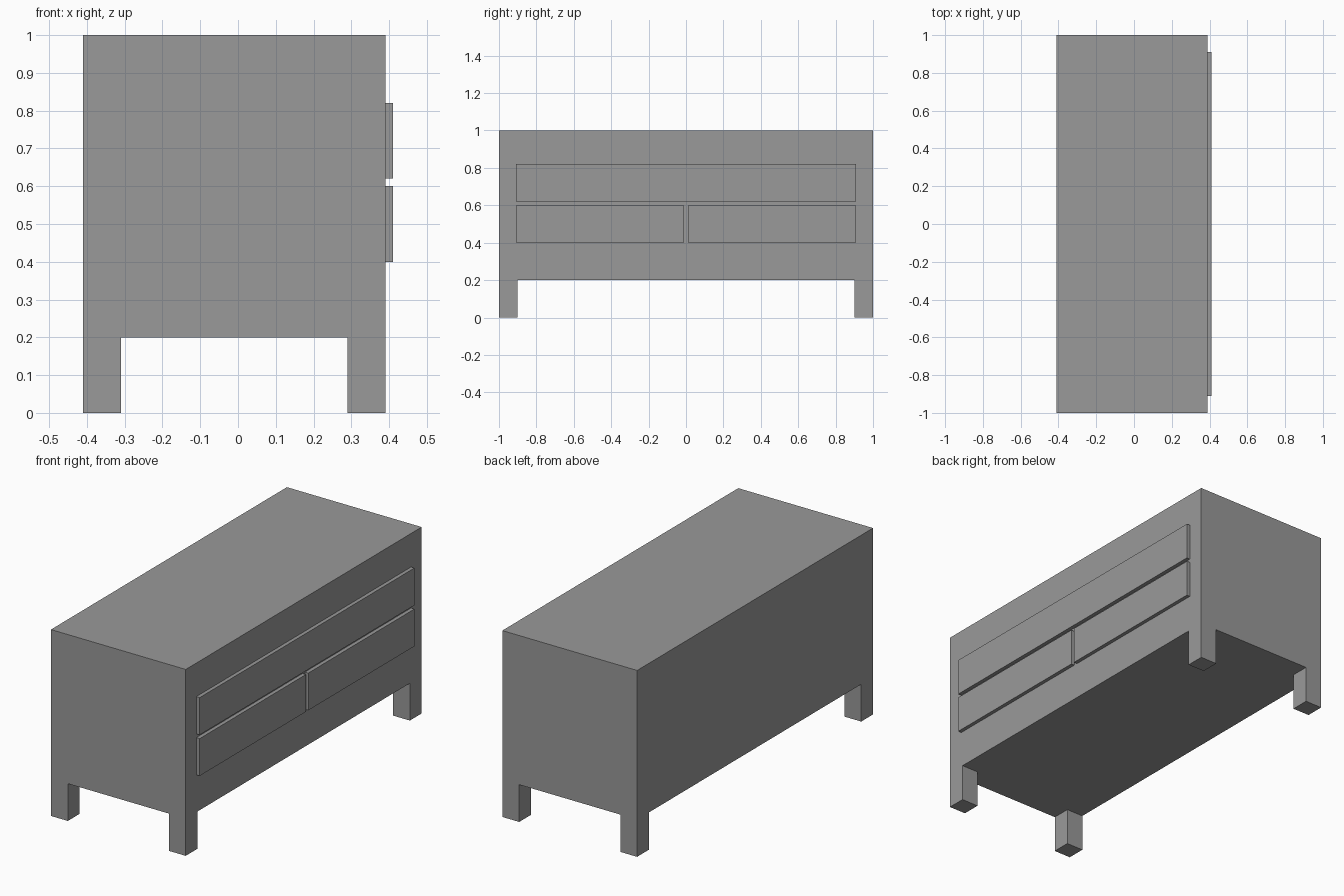
import bpy
import bmesh

# Remove the default object
default = bpy.data.objects.get("Cube")
if default:
    bpy.data.objects.remove(default, do_unlink=True)

# Single flat grey finish
GREY = (0.32, 0.32, 0.32, 1)
grey = bpy.data.materials.new("grey_finish")
grey.use_nodes = True
grey.diffuse_color = GREY
grey.node_tree.nodes["Principled BSDF"].inputs["Base Color"].default_value = GREY


def box(name, low, high):
    """Box spanning two opposite corners."""
    bm = bmesh.new()
    bmesh.ops.create_cube(bm, size=1)
    for v in bm.verts:
        v.co = [h if c > 0 else l for c, l, h in zip(v.co, low, high)]
    mesh = bpy.data.meshes.new(name)
    bm.to_mesh(mesh)
    bm.free()
    mesh.materials.append(grey)
    obj = bpy.data.objects.new(name, mesh)
    bpy.context.collection.objects.link(obj)
    return obj


BACK, FACE = -0.41, 0.39      # cabinet depth along x
HALF = 1.0                    # half the cabinet length along y
LEG, LEG_H = 0.1, 0.2
PANEL, SPAN, GAP = 0.02, 0.91, 0.01

# Cabinet body
box("cabinet_body", (BACK, -HALF, LEG_H), (FACE, HALF, 1))

# Four square corner legs
for side, x in (("back", BACK), ("drawer_side", FACE - LEG)):
    for end, y in (("front", -HALF), ("rear", HALF - LEG)):
        box(f"leg_{side}_{end}", (x, y, 0), (x + LEG, y + LEG, LEG_H))

# One wide drawer over two narrow ones
for name, y0, y1, z in (("upper_drawer", -SPAN, SPAN, 0.62),
                        ("lower_drawer_front", -SPAN, -GAP, 0.4),
                        ("lower_drawer_rear", GAP, SPAN, 0.4)):
    box(name, (FACE, y0, z), (FACE + PANEL, y1, z + 0.2))
